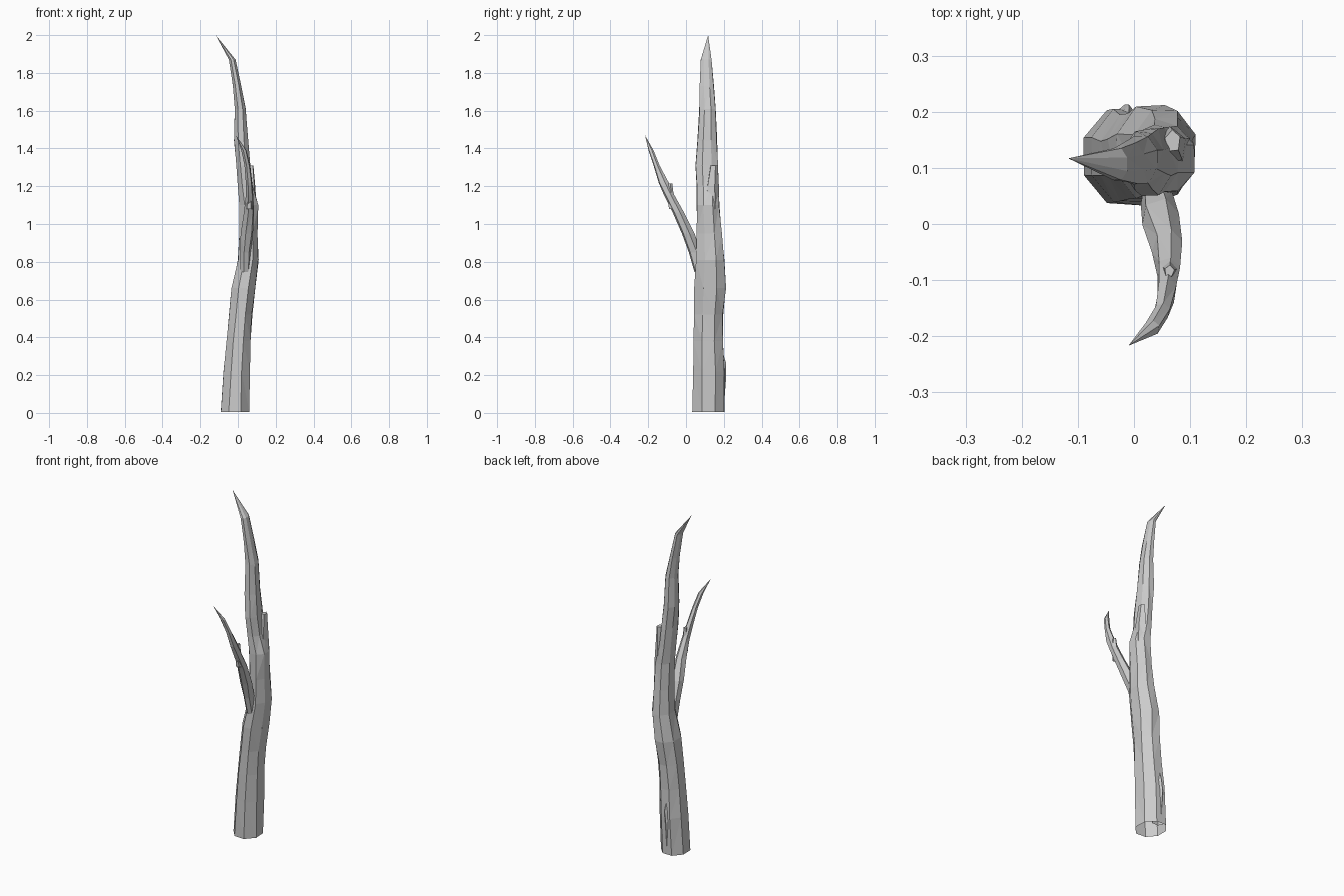
import bpy, bmesh, math, random

random.seed(4)


def limb(name, rings, tip, sides, phase=0.0, rough=0.05, cap=False):
    """Faceted tube; each ring is (x min, x max, y min, y max, z), ending in a tip or flat break."""
    bm = bmesh.new()
    loops = []
    for x0, x1, y0, y1, z in rings:
        pts = []
        for i in range(sides):
            a = phase + math.tau * i / sides
            k = 1 + random.uniform(-rough, rough)
            pts.append((math.cos(a) * k, math.sin(a) * k))
        xs, ys = [p[0] for p in pts], [p[1] for p in pts]
        # fit the rough polygon to the wanted extents
        loops.append([bm.verts.new((
            x0 + (x1 - x0) * (px - min(xs)) / (max(xs) - min(xs)),
            y0 + (y1 - y0) * (py - min(ys)) / (max(ys) - min(ys)), z)) for px, py in pts])
    for a, b in zip(loops, loops[1:]):
        for i in range(sides):
            j = (i + 1) % sides
            bm.faces.new((a[i], a[j], b[j], b[i]))
    if tip:
        t = bm.verts.new(tip)
        for i in range(sides):
            bm.faces.new((loops[-1][i], loops[-1][(i + 1) % sides], t))
    elif cap:
        bm.faces.new(loops[-1])
    bmesh.ops.triangulate(bm, faces=[f for f in bm.faces if len(f.verts) == 4])
    bmesh.ops.recalc_face_normals(bm, faces=bm.faces)
    me = bpy.data.meshes.new(name)
    bm.to_mesh(me)
    bm.free()
    ob = bpy.data.objects.new(name, me)
    bpy.context.collection.objects.link(ob)
    return ob


# Main trunk, open at the foot and bending to a sharp point
limb("trunk", [
    (-.09, .06, .033, .203, 0.005),
    (-.076, .064, .038, .205, .22),
    (-.06, .067, .04, .195, .38),
    (-.047, .077, .042, .197, .52),
    (-.034, .092, .043, .212, .66),
    (0, .11, .053, .203, .81),
    (.008, .104, .056, .19, .95),
    (.008, .108, .056, .177, 1.1),
    (.0, .08, .056, .172, 1.2),
    (-.008, .066, .05, .17, 1.31),
    (-.02, .055, .06, .165, 1.44),
    (-.016, .042, .07, .157, 1.61),
    (-.026, .018, .072, .148, 1.73),
    (-.047, -.012, .078, .135, 1.87),
], (-.117, .117, 2.0), 8, math.pi / 8)

# Thin side branch leaning to the front
limb("side_branch", [
    (.015, .06, .045, .085, .745),
    (.012, .068, .015, .08, .85),
    (.015, .08, -.022, .045, .95),
    (.032, .086, -.07, -.01, 1.06),
    (.042, .082, -.115, -.06, 1.15),
    (.042, .075, -.145, -.092, 1.22),
    (.035, .064, -.172, -.14, 1.31),
    (.018, .045, -.198, -.172, 1.39),
], (-.01, -.217, 1.47), 6, .3, .1)

# Broken stubs: one on the trunk's back right, one on the branch
limb("trunk_stub", [
    (.03, .1, .1, .175, 1.08),
    (.04, .092, .11, .174, 1.2),
    (.055, .082, .13, .168, 1.31),
], None, 5, .4, .06, cap=True)
limb("branch_stub", [
    (.045, .08, -.09, -.04, 1.08),
    (.05, .077, -.1, -.066, 1.16),
    (.055, .072, -.093, -.073, 1.215),
], None, 5, .2, .06, cap=True)

# Bark bumps on the back of the trunk
limb("foot_bark", [
    (-.05, .02, .15, .2, .02),
    (-.045, .01, .15, .213, .2),
    (-.03, .01, .15, .213, .26),
], (-.01, .17, .4), 5, .3, .06)
